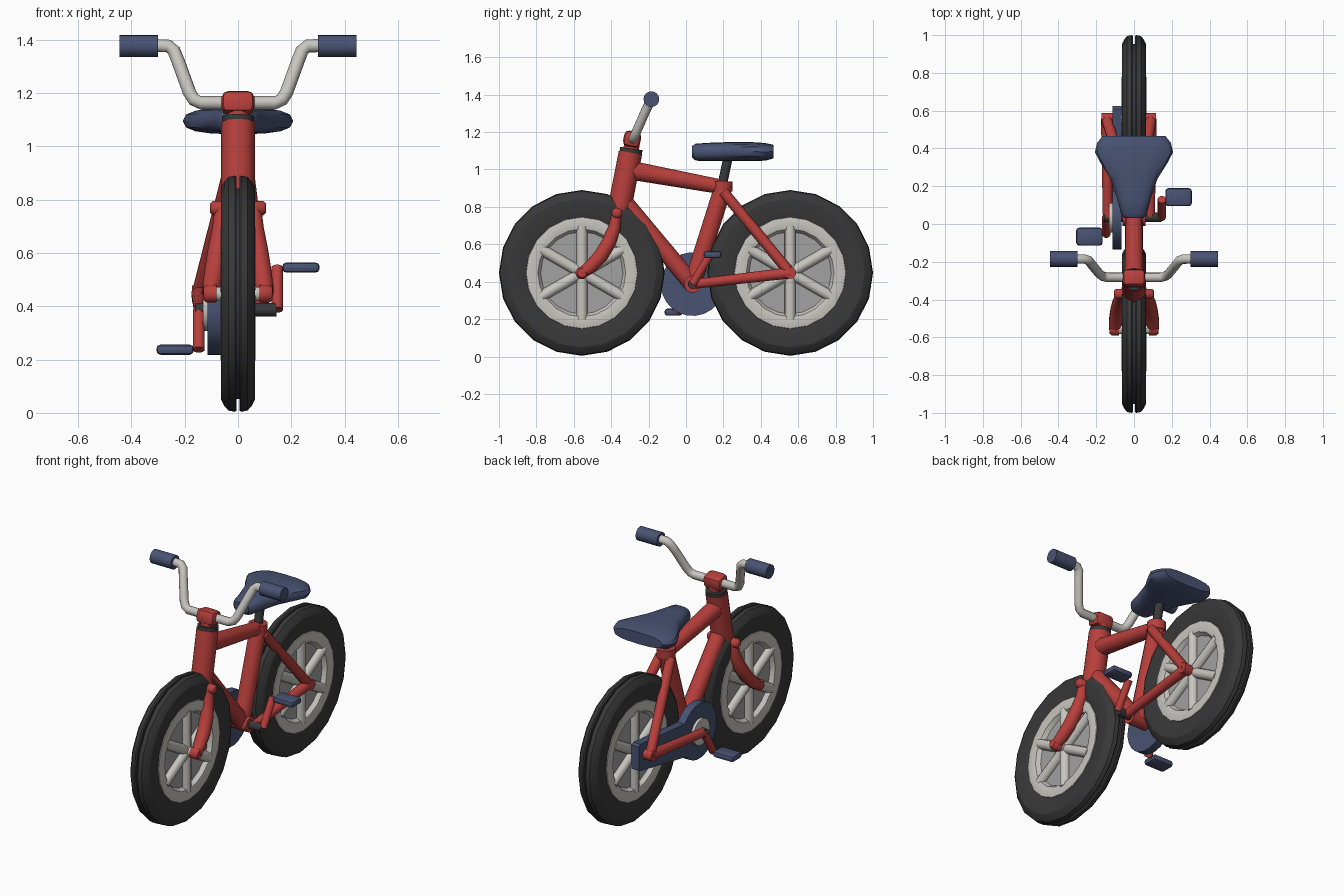
import bpy, bmesh
from math import sin, cos, pi, radians
from mathutils import Vector

if "Cube" in bpy.data.objects:
    bpy.data.objects.remove(bpy.data.objects["Cube"])


def material(name, rgb):
    m = bpy.data.materials.new(name)
    m.diffuse_color = (*rgb, 1)
    m.use_nodes = True
    m.node_tree.nodes["Principled BSDF"].inputs["Base Color"].default_value = m.diffuse_color
    return m


RED = material("red paint", (0.48, 0.05, 0.045))
BLUE = material("blue plastic", (0.065, 0.085, 0.17))
RUBBER = material("rubber", (0.04, 0.04, 0.042))
SILVER = material("light metal", (0.57, 0.56, 0.52))
DISC = material("disc grey", (0.36, 0.36, 0.36))


def finish(name, bm, mat, angle=35):
    bmesh.ops.recalc_face_normals(bm, faces=bm.faces)
    me = bpy.data.meshes.new(name)
    bm.to_mesh(me)
    bm.free()
    me.materials.append(mat)
    ob = bpy.data.objects.new(name, me)
    bpy.context.collection.objects.link(ob)
    bpy.ops.object.select_all(action='DESELECT')
    ob.select_set(True)
    bpy.context.view_layer.objects.active = ob
    bpy.ops.object.shade_smooth_by_angle(angle=radians(angle))
    return ob


def loft(name, rings, mat, caps=True, closed=False, angle=35):
    bm = bmesh.new()
    vs = [[bm.verts.new(p) for p in ring] for ring in rings]
    pairs = list(zip(vs, vs[1:])) + ([(vs[-1], vs[0])] if closed else [])
    for a, b in pairs:
        n = len(a)
        for i in range(n):
            bm.faces.new((a[i], a[(i + 1) % n], b[(i + 1) % n], b[i]))
    if caps and not closed:
        bm.faces.new(vs[0])
        bm.faces.new(vs[-1])
    return finish(name, bm, mat, angle)


def tube(name, pts, r, mat, n=12):
    """Round tube along a path; r is one radius or one per point."""
    pts = [Vector(p) for p in pts]
    radii = r if isinstance(r, (list, tuple)) else [r] * len(pts)
    rings, u = [], None
    for i, p in enumerate(pts):
        t = (pts[min(i + 1, len(pts) - 1)] - pts[max(i - 1, 0)]).normalized()
        if u is None:
            u = t.orthogonal()
        u = (u - t * u.dot(t)).normalized()
        w = t.cross(u)
        rings.append([p + (u * cos(2 * pi * k / n) + w * sin(2 * pi * k / n)) * radii[i]
                      for k in range(n)])
    return loft(name, rings, mat, angle=50)


def lathe(name, prof, y, z, mat, n=20, closed=True):
    """Turn a profile of (x, radius) round an axle along x."""
    rings = [[(x, y + r * cos(2 * pi * k / n), z + r * sin(2 * pi * k / n))
              for k in range(n)] for x, r in prof]
    return loft(name, rings, mat, closed=closed, angle=25)


def box(name, c, size, bevel, mat, tilt=0):
    bm = bmesh.new()
    bmesh.ops.create_cube(bm, size=1)
    bmesh.ops.scale(bm, vec=size, verts=bm.verts)
    bmesh.ops.bevel(bm, geom=bm.edges[:], offset=bevel, segments=2, profile=0.5, affect='EDGES')
    ob = finish(name, bm, mat)
    ob.location = c
    ob.rotation_euler.x = tilt
    return ob


# Wheels: grooved tyre, rim, disc and spokes on both faces
WZ, WY = 0.447, 0.557
half_tyre = [(0.005, 0.395), (0.005, 0.438), (0.012, 0.443), (0.036, 0.438), (0.052, 0.42),
             (0.063, 0.398), (0.063, 0.345), (0.052, 0.297)]
for label, y in (("front", -WY), ("rear", WY)):
    lathe(f"{label}_tyre", half_tyre + [(-x, r) for x, r in reversed(half_tyre)], y, WZ, RUBBER)
    lathe(f"{label}_rim", [(0.035, 0.305), (0.056, 0.297), (0.062, 0.265), (0.055, 0.235),
                           (0.03, 0.22), (-0.03, 0.22), (-0.055, 0.235), (-0.062, 0.265),
                           (-0.056, 0.297), (-0.035, 0.305)], y, WZ, SILVER, 20)
    lathe(f"{label}_disc", [(-0.03, 0.228), (0.03, 0.228)], y, WZ, DISC, 20, closed=False)
    for side, s in (("right", 1), ("left", -1)):
        for k in range(3):
            a = pi / 2 + k * pi / 3
            d = Vector((0, cos(a), sin(a))) * 0.25
            c = Vector((s * 0.036, y, WZ))
            tube(f"{label}_spoke_{side}_{k}", [c - d, c + d], 0.03, SILVER, 10)
    tube(f"{label}_axle", [(-0.09, y, WZ), (0.09, y, WZ)], 0.027, SILVER)

# Main frame tubes
BB = Vector((0, 0.035, 0.387))
tube("head_tube", [(0, -0.36, 0.77), (0, -0.297, 1.09)], 0.063, RED, 16)
tube("top_tube", [(0, -0.29, 0.995), (0, 0.2, 0.905)], [0.052, 0.04], RED)
tube("down_tube", [(0, -0.335, 0.83), BB], 0.048, RED)
tube("seat_tube", [BB, (0, 0.197, 0.9)], 0.049, RED)
tube("seat_collar", [(0, 0.194, 0.883), (0, 0.196, 0.938)], 0.054, RED, 16)
tube("bottom_bracket", [(-0.062, *BB.yz), (0.062, *BB.yz)], 0.046, RED, 16)

# Fork and rear stays
tube("fork_crown", [(x, -0.37, 0.768) for x in (-0.105, -0.095, 0.095, 0.105)],
     [0.018, 0.028, 0.028, 0.018], RED)
for side, s in (("right", 1), ("left", -1)):
    tube(f"fork_blade_{side}", [(s * 0.062, -0.37, 0.775), (s * 0.064, -0.382, 0.69),
                                (s * 0.075, -0.412, 0.61), (s * 0.087, -0.458, 0.535),
                                (s * 0.098, -0.515, 0.475), (s * 0.103, -WY, WZ)],
         [0.025, 0.034, 0.039, 0.039, 0.036, 0.03], RED)
    tube(f"fork_end_{side}", [(s * x, -WY, WZ) for x in (0.08, 0.118, 0.13)],
         [0.034, 0.034, 0.024], RED)
    x = 0.09 if s > 0 else 0.145
    tube(f"seat_stay_{side}", [(s * 0.035, 0.2, 0.88), (s * x, WY, WZ)], 0.029, RED)
    tube(f"chain_stay_{side}", [(s * x, WY, WZ), (s * (x - 0.005), *BB.yz)], [0.031, 0.026], RED)
    tube(f"rear_end_{side}", [(s * (x - 0.03), WY, WZ), (s * (x + 0.027), WY, WZ)], 0.032, RED)

# Headset, stem and handlebar
tube("headset", [(0, -0.296, 1.085), (0, -0.292, 1.112)], 0.06, RUBBER, 16)
tube("stem_neck", [(0, -0.294, 1.1), (0, -0.288, 1.15)], 0.043, RED)
box("stem_clamp", (0, -0.288, 1.162), (0.122, 0.092, 0.085), 0.025, RED, -0.2)
half = [(0.14, -0.283, 1.163), (0.165, -0.277, 1.175), (0.182, -0.265, 1.202),
        (0.225, -0.213, 1.32), (0.24, -0.193, 1.358), (0.26, -0.186, 1.376), (0.31, -0.185, 1.378)]
tube("handlebar", [(-x, y, z) for x, y, z in reversed(half)] + half, 0.025, SILVER)
for side, s in (("right", 1), ("left", -1)):
    tube(f"grip_{side}", [(s * 0.3, -0.185, 1.376), (s * 0.445, -0.185, 1.376)], 0.042, BLUE, 16)

# Seat and post
tube("seat_post", [(0, 0.19, 0.9), (0, 0.228, 1.08)], 0.026, RUBBER)
rings = []
for y, w, lo, hi in ((0.033, 0.05, 1.065, 1.125), (0.052, 0.068, 1.047, 1.138),
                     (0.13, 0.088, 1.045, 1.143), (0.24, 0.125, 1.045, 1.147),
                     (0.32, 0.175, 1.045, 1.147), (0.38, 0.207, 1.045, 1.145),
                     (0.43, 0.195, 1.048, 1.14), (0.467, 0.165, 1.06, 1.132)):
    ring = []
    for k in range(16):
        c, s = cos(k * pi / 8), sin(k * pi / 8)
        ring.append((w * (abs(c) ** 0.75) * (1 if c > 0 else -1), y,
                     (lo + hi) / 2 + (hi - lo) / 2 * (abs(s) ** 0.75) * (1 if s > 0 else -1)))
    rings.append(ring)
loft("seat", rings, BLUE, angle=40)

# Chain guard with round front
outline = [(BB.y + 0.17 * cos(radians(a)), BB.z + 0.17 * sin(radians(a)))
           for a in range(35, 326, 15)]
outline += [(0.61, 0.36), (0.625, 0.37), (0.625, 0.515), (0.61, 0.525)]
loft("chain_guard", [[(x, y, z) for y, z in outline] for x in (-0.115, -0.066)], BLUE)
tube("crank_hub", [(-0.132, *BB.yz), (-0.11, *BB.yz)], 0.08, SILVER, 16)
tube("crank_axle", [(-0.16, *BB.yz), (0.145, *BB.yz)], 0.026, RUBBER)

# Cranks and pedals
for side, s, dy, dz in (("right", 1, 0.095, 0.158), ("left", -1, -0.09, -0.15)):
    tube(f"crank_{side}", [(s * 0.147, *BB.yz), (s * 0.147, BB.y + dy, BB.z + dz)], 0.022, RED)
    box(f"pedal_{side}", (s * 0.236, BB.y + dy + 0.012 * s, BB.z + dz),
        (0.14, 0.095, 0.038), 0.015, BLUE)
